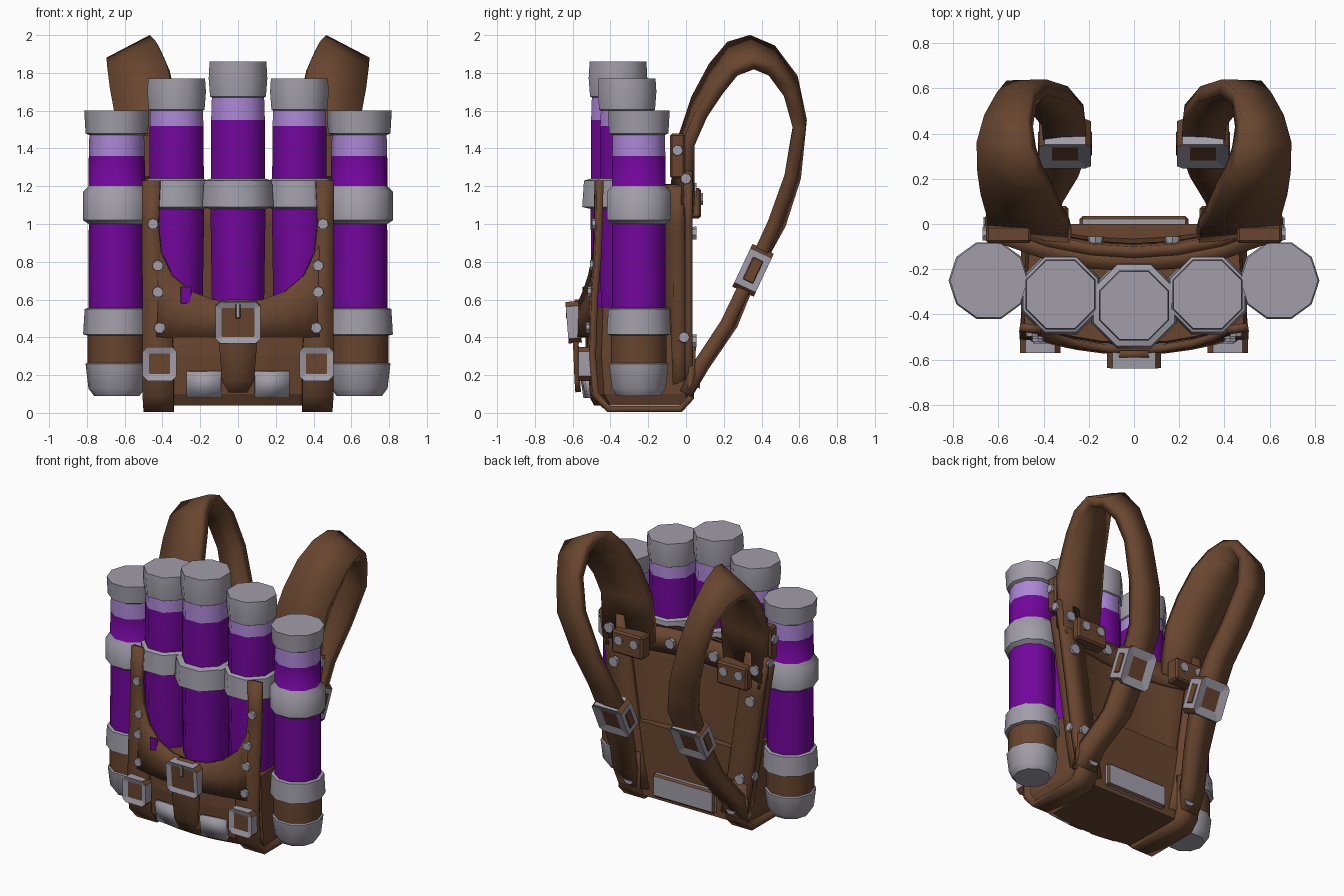
import bpy, bmesh, math
from mathutils import Matrix

if "Cube" in bpy.data.objects:
    bpy.data.objects.remove(bpy.data.objects["Cube"])


def material(name, rgb):
    m = bpy.data.materials.new(name)
    m.diffuse_color = (*rgb, 1)
    m.use_nodes = True
    m.node_tree.nodes["Principled BSDF"].inputs["Base Color"].default_value = m.diffuse_color
    return m


BROWN, GREY, PURPLE, LILAC = range(4)
MATS = [material("brown leather", (0.138, 0.060, 0.028)),
        material("grey metal", (0.355, 0.34, 0.395)),
        material("purple liquid", (0.17, 0.002, 0.335)),
        material("pale purple", (0.41, 0.24, 0.67))]


def finish(name, bm, mat=None, smooth=0):
    bmesh.ops.recalc_face_normals(bm, faces=bm.faces)
    if mat is not None:
        for f in bm.faces:
            f.material_index = mat
    me = bpy.data.meshes.new(name)
    bm.to_mesh(me)
    bm.free()
    for m in MATS:
        me.materials.append(m)
    ob = bpy.data.objects.new(name, me)
    bpy.context.collection.objects.link(ob)
    if smooth:
        bpy.context.view_layer.objects.active = ob
        ob.select_set(True)
        bpy.ops.object.shade_smooth_by_angle(angle=math.radians(smooth))
        ob.select_set(False)
    return ob


def loft(name, rings, mats, smooth=0):
    """Closed solid through rings of points, one material per level."""
    bm = bmesh.new()
    vs = [[bm.verts.new(p) for p in r] for r in rings]
    n = len(rings[0])
    for a, b, m in zip(vs, vs[1:], mats):
        for i in range(n):
            j = (i + 1) % n
            bm.faces.new((a[i], a[j], b[j], b[i])).material_index = m
    bm.faces.new(vs[0]).material_index = mats[0]
    bm.faces.new(vs[-1]).material_index = mats[-1]
    return finish(name, bm, smooth=smooth)


def sheet(name, rows, thick, mat=BROWN, smooth=30):
    """Leather sheet through rows of points, thickened evenly."""
    bm = bmesh.new()
    vs = [[bm.verts.new(p) for p in r] for r in rows]
    for a, b in zip(vs, vs[1:]):
        for i in range(len(a) - 1):
            bm.faces.new((a[i], a[i + 1], b[i + 1], b[i]))
    ob = finish(name, bm, mat, smooth)
    mod = ob.modifiers.new("thickness", "SOLIDIFY")
    mod.thickness, mod.offset = thick, 0
    return ob


def box(name, loc, size, mat, rot=0, inset=None, rim=0.045, bevel=0.012):
    """Box; faces chosen by the inset rule become recessed leather windows."""
    bm = bmesh.new()
    bmesh.ops.create_cube(bm, size=1, matrix=Matrix.Diagonal((*size, 1)))
    for f in bm.faces:
        f.material_index = mat
    if inset:
        bm.normal_update()
        # chamfer the corners of the frame, then sink the windows
        edges = [e for e in bm.edges if abs(e.verts[0].co.y - e.verts[1].co.y) > 1e-4]
        bmesh.ops.bevel(bm, geom=edges, offset=.025, segments=1, affect='EDGES')
        win = [f for f in bm.faces if inset(f.normal)]
        bmesh.ops.inset_individual(bm, faces=win, thickness=rim, depth=-0.012)
        for f in win:
            f.material_index = BROWN
    elif bevel:
        bmesh.ops.bevel(bm, geom=bm.edges[:], offset=bevel, segments=1, affect='EDGES')
    bm.transform(Matrix.Translation(loc) @ Matrix.Rotation(rot, 4, 'X'))
    return finish(name, bm)


def rivet(loc, axis='Y', r=0.032):
    bm = bmesh.new()
    bmesh.ops.create_cone(bm, cap_ends=True, segments=7, radius1=r, radius2=r * .9, depth=0.03)
    bm.transform(Matrix.Translation(loc) @ Matrix.Rotation(math.pi / 2, 4, 'X' if axis == 'Y' else 'Y'))
    finish("rivet", bm, GREY)


def lerp(table, t):
    for (a, va), (b, vb) in zip(table, table[1:]):
        if t <= b:
            return va + (vb - va) * max(0, (t - a) / (b - a))
    return table[-1][1]


def front_y(x, z):
    """Bowed front of the pack."""
    base = lerp([(0, .49), (.1, .545), (.3, .56), (.6, .55), (.9, .525), (1.25, .52)], z)
    return -base + 0.35 * x * x


# Canisters: lathe levels are (radius, z, material of the span above)
OUTER = [(.12, .09, GREY), (.15, .13, GREY), (.165, .26, GREY), (.155, .265, BROWN), (.155, .41, GREY),
         (.178, .415, GREY), (.17, .55, GREY), (.15, .555, PURPLE), (.148, 1.0, GREY), (.178, 1.02, GREY),
         (.178, 1.17, GREY), (.15, 1.2, PURPLE), (.148, 1.36, LILAC), (.145, 1.47, GREY), (.165, 1.48, GREY),
         (.172, 1.6, GREY)]


def tall(light, cap, top, band=.19):
    return [(.125, .2, PURPLE), (.15, .6, PURPLE), (.158, 1.08, GREY), (band, 1.09, GREY),
            (band - .01, 1.23, GREY), (.156, 1.24, PURPLE), (.154, light, LILAC), (.15, cap, GREY),
            (.16, cap + .005, GREY), (.168, cap + .1, GREY), (.163, top, GREY)]


def canister(name, x, y, levels, n, turn):
    rings = [[(x + r * math.cos(turn + k * math.tau / n), y + r * math.sin(turn + k * math.tau / n), z)
              for k in range(n)] for r, z, _ in levels]
    loft(name, rings, [m for _, _, m in levels[:-1]], 46)


canister("centre_canister", 0, -.36, tall(1.55, 1.67, 1.86, .205), 8, math.pi / 8)
for s in (-1, 1):
    canister("inner_canister", s * .325, -.312, tall(1.52, 1.6, 1.77), 8, math.pi / 8)
    canister("outer_canister", s * .642, -.25, OUTER, 10, 0)

# Lower pouch
XS = [-.5, -.33, -.15, 0, .15, .33, .5]
loft("pouch", [[(x * w, front_y(x, z) + .025, z) for x in XS] + [(.47 * w, 0, z), (-.47 * w, 0, z)]
               for z, w in ((.04, .95), (.1, 1), (.3, 1), (.56, .97))], [BROWN] * 3)

# Front flap with a U-shaped upper edge
U = [(0, .585), (.13, .6), (.25, .645), (.35, .73), (.41, .86), (.43, 1.0)]
fx = [-x for x, _ in U[:0:-1]] + [x for x, _ in U]
sheet("front_flap", [[(x, front_y(x, .4 + (lerp(U, abs(x)) - .4) * t) - .005,
                       .4 + (lerp(U, abs(x)) - .4) * t) for x in fx] for t in (0, .5, 1)], .035)
box("flap_liquid_spot", (-.275, front_y(.275, .63) - .024, .625), (.06, .008, .09), PURPLE, bevel=.003)

# Centre tongue and buckle
sheet("tongue", [[(-w, front_y(0, z) - .025, z), (w, front_y(0, z) - .025, z)]
                 for z, w in ((.11, .05), (.17, .085), (.36, .1), (.5, .12), (.6, .06))], .03)
box("centre_buckle", (0, -.595, .48), (.24, .07, .22), GREY, .08, lambda n: n.y < -.5, .035)
box("buckle_prong", (0, -.628, .54), (.025, .015, .08), GREY, bevel=.004)

# Metal plates low on the front and back
for s in (-1, 1):
    sheet("front_plate", [[(s * x, front_y(x, z) + .005, z) for x in (.09, .27)] for z in (.08, .22)], .035, GREY)
box("back_plate", (0, .01, .15), (.48, .05, .16), GREY)


# Back panel, wider towards the top and hollowed in the middle
def half_width(z):
    return lerp([(.06, .45), (.3, .5), (1.0, .6), (1.3, .65)], z)


def panel_y(u, z):
    return -.03 - (.02 + .12 * min(1, z / 1.2)) * (1 - u * u)


UU = (-1, -.6, -.3, 0, .3, .6, 1)
sheet("back_panel", [[(u * half_width(z), panel_y(u, z), z) for u in UU] for z in (.06, .3, .7, 1.0, 1.2)], .08)
sheet("back_top_band", [[(u * half_width(z), panel_y(u, z) + .045, z) for u in UU] for z in (1.05, 1.21)], .05)

# Shoulder strap stations: (inner edge, outer edge)
STRAP = [((.28, -.06, 1.12), (.62, .01, 1.1)), ((.29, -.01, 1.45), (.64, .01, 1.42)),
         ((.33, .06, 1.66), (.65, .08, 1.58)), ((.37, .15, 1.83), (.67, .16, 1.7)),
         ((.42, .24, 1.94), (.68, .25, 1.81)), ((.45, .34, 1.97), (.68, .36, 1.85)),
         ((.46, .45, 1.92), (.65, .46, 1.81)), ((.44, .56, 1.77), (.60, .55, 1.69)),
         ((.385, .605, 1.55), (.56, .6, 1.51)), ((.29, .575, 1.25), (.48, .555, 1.25)),
         ((.22, .495, 1.0), (.41, .465, 1.0)), ((.21, .35, .74), (.40, .35, .75)),
         ((.25, .24, .47), (.42, .215, .47)), ((.34, .09, .25), (.50, .07, .25)),
         ((.36, .0, .1), (.50, .0, .1))]

for s in (-1, 1):
    sheet("shoulder_strap", [[(s * p[0], p[1], p[2]) for p in st] for st in STRAP], .07, smooth=25)
    box("shoulder_buckle", (s * .305, .355, .755), (.23, .125, .25), GREY, -.44, lambda n: abs(n.y) > .9, .062)
    box("buckle_side_leather", (s * .305, .355, .755), (.24, .06, .13), BROWN, -.44, bevel=.004)
    # Stitched patch that holds the strap to the panel
    box("strap_patch", (s * .41, .03, 1.11), (.24, .1, .16), BROWN)
    for x in (.35, .47):
        rivet((s * x, .075, 1.13), r=.034)
    # Harness strap down the front, under the base and up the back
    rows = [((a, front_y(.45, z) - .018, z), (.505, front_y(.45, z) - .005, z))
            for z, a in ((1.23, .41), (1.0, .42), (.85, .405), (.6, .36), (.3, .34), (.1, .34))]
    rows += [((.34, y, z), (.5, y, z)) for y, z in ((-.41, .02), (-.03, .02), (.025, .08), (.035, .35))]
    sheet("harness_strap", [[(s * p[0], p[1], p[2]) for p in r] for r in rows], .035)
    box("front_buckle", (s * .415, -.535, .26), (.18, .07, .18), GREY, 0, lambda n: n.y < -.5, .038)
    # Raised edging and top corner of the back panel
    sheet("back_edging", [[(s * (half_width(z) - .17), .0, z), (s * (half_width(z) + .012), .015, z)]
                          for z in (.1, .3, 1.0, 1.28)], .04)
    box("back_corner", (s * .555, -.045, 1.36), (.2, .08, .24), BROWN)
    # Rivets on front, back and sides
    for x, z in ((.45, 1.0), (.425, .78), (.425, .64), (.415, .45)):
        rivet((s * x, front_y(.45, z) - .03, z))
    for z in (.38, .95, 1.18):
        rivet((s * (half_width(z) - .06), .04, z), r=.037)
    rivet((s * .17, panel_y(.3, 1.13) + .08, 1.13), r=.037)
    rivet((s * .4, .06, .17), r=.045)
    rivet((s * .6, .0, 1.4))
    for y, z in ((-.01, .4), (0, 1.24)):
        rivet((s * (half_width(z) + .01), y, z), 'X')
    rivet((s * .655, -.045, 1.39), 'X')
